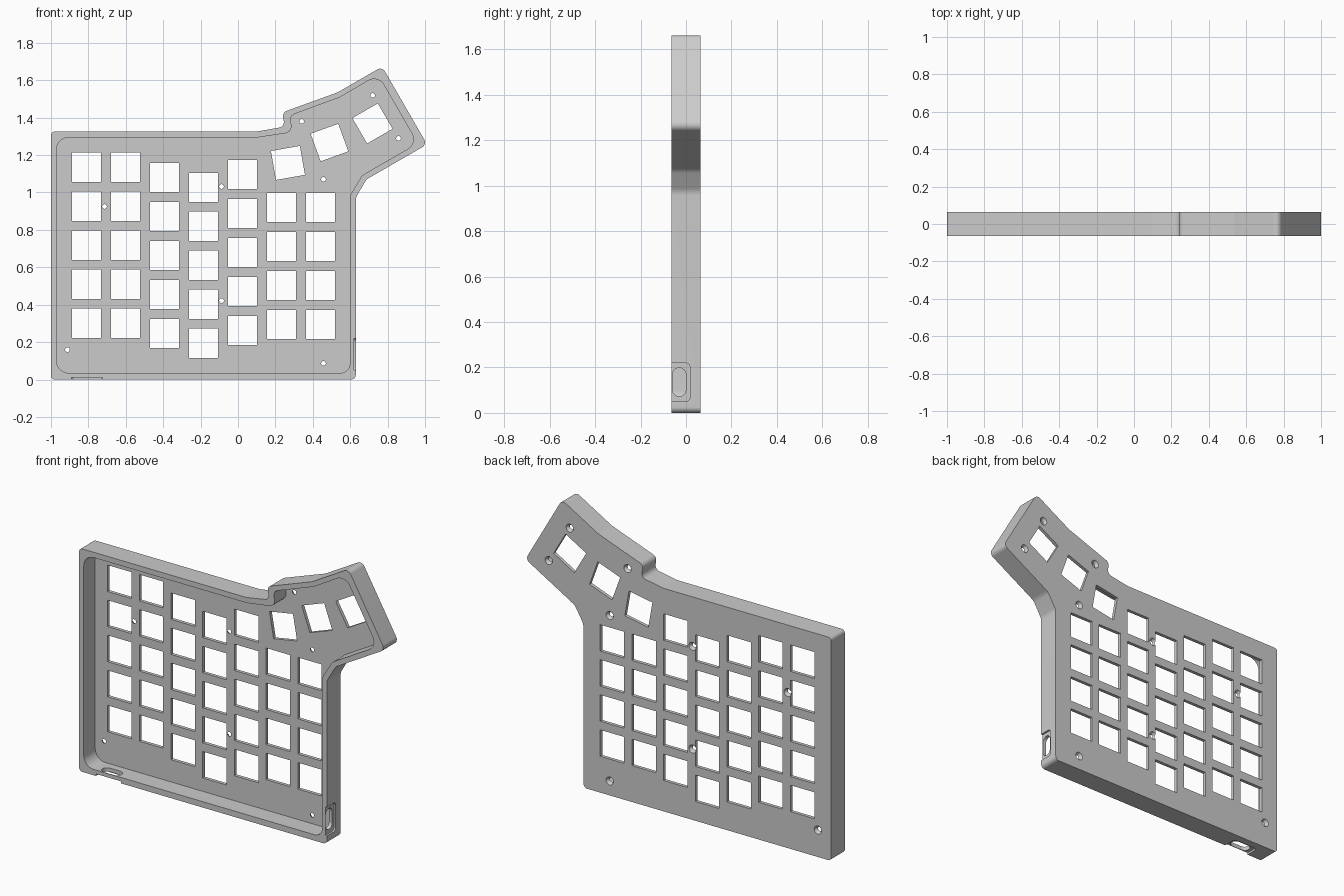
import bpy
import bmesh
from math import radians, tan, sin
from mathutils import Matrix, Vector

if "Cube" in bpy.data.objects:
    bpy.data.objects.remove(bpy.data.objects["Cube"], do_unlink=True)

HALF = 0.064       # half the case depth
PLATE = 0.02       # key plate thickness
KEY = 0.157        # key opening size
PITCH = 0.2085     # key spacing


def rounded(corners, steps=8):
    """Polygon from (u, v, radius) corners with arcs at each corner."""
    out = []
    for i, (u, v, r) in enumerate(corners):
        c = Vector((u, v))
        if r == 0:
            out.append(c)
            continue
        a = (Vector(corners[i - 1][:2]) - c).normalized()
        b = (Vector(corners[(i + 1) % len(corners)][:2]) - c).normalized()
        half = a.angle(b) / 2
        centre = c + (a + b).normalized() * (r / sin(half))
        p = c + a * (r / tan(half)) - centre
        q = c + b * (r / tan(half)) - centre
        out += [centre + p.lerp(q, k / steps).normalized() * r
                for k in range(steps + 1)]
    return out


def box(u0, u1, v0, v1, r=0):
    return rounded([(u0, v0, r), (u1, v0, r), (u1, v1, r), (u0, v1, r)])


def prism(bm, points, axis, lo, hi):
    """Extrude a 2D outline along the given axis, from lo to hi."""
    place = {"x": lambda p, d: (d, p.x, p.y),
             "y": lambda p, d: (p.x, d, p.y),
             "z": lambda p, d: (p.x, p.y, d)}[axis]
    a = [bm.verts.new(place(p, lo)) for p in points]
    b = [bm.verts.new(place(p, hi)) for p in points]
    bm.faces.new(a)
    bm.faces.new(b[::-1])
    for i in range(len(a)):
        bm.faces.new((a[i - 1], b[i - 1], b[i], a[i]))


def make_object(name, bm):
    bmesh.ops.recalc_face_normals(bm, faces=bm.faces)
    mesh = bpy.data.meshes.new(name)
    bm.to_mesh(mesh)
    bm.free()
    obj = bpy.data.objects.new(name, mesh)
    bpy.context.collection.objects.link(obj)
    return obj


# Case body: solid block with the angled thumb section
outer = [(-1, 0, .02), (.63, 0, .025), (.63, .973, .06), (.687, 1.07, .06),
         (1.011, 1.257, .03), (.771, 1.673, .03), (.532, 1.535, .1),
         (.2366, 1.428, .03), (.25, 1.352, .03), (.1, 1.326, .1),
         (-1, 1.326, .02)]
bm = bmesh.new()
prism(bm, rounded(outer), "y", -HALF, HALF)
case = make_object("keyboard_case", bm)

# Cavity, open at the front
inner = [(-.97, .035, .065), (.598, .035, .05), (.598, .982, .05),
         (.664, 1.092, .05), (.96, 1.263, .06), (.749, 1.629, .06),
         (.543, 1.508, .1), (.277, 1.411, .035), (.2926, 1.322, .04),
         (.103, 1.294, .1), (-.97, 1.294, .065)]
bm = bmesh.new()
prism(bm, rounded(inner), "y", -0.2, HALF - PLATE)
cavity = make_object("cavity_cutter", bm)

# Key openings: staggered columns plus three fanned thumb keys
keys = []
columns = [(1.134, 5), (1.134, 5), (1.08, 5), (1.027, 5),
           (1.096, 5), (.92, 4), (.92, 4)]
for i, (top, count) in enumerate(columns):
    keys += [(-.81 + i * PITCH, top - j * PITCH, 0) for j in range(count)]
keys += [(.267, 1.158, 10), (.489, 1.267, 20), (.719, 1.369, 30)]
bm = bmesh.new()
for x, z, angle in keys:
    turn = Matrix.Rotation(radians(angle), 2)
    square = box(-KEY / 2, KEY / 2, -KEY / 2, KEY / 2)
    prism(bm, [turn @ p + Vector((x, z)) for p in square], "y", 0.02, 0.1)
key_openings = make_object("key_opening_cutter", bm)

# Countersunk screw holes, widening to the back
screws = [(.72, 1.519), (.858, 1.289), (.34, 1.38), (.457, 1.07),
          (-.088, 1.032), (-.714, .925), (-.088, .422), (-.912, .16),
          (.457, .086)]
bm = bmesh.new()
for x, z in screws:
    place = Matrix.Translation((x, 0.054, z)) @ Matrix.Rotation(radians(-90), 4, "X")
    bmesh.ops.create_cone(bm, cap_ends=True, segments=24, radius1=0.0102,
                          radius2=0.0263, depth=0.028, matrix=place)
screw_holes = make_object("screw_hole_cutter", bm)

# Port recesses on the outside of the left and bottom walls
bm = bmesh.new()
prism(bm, box(-0.1, 0.018, 0.05, 0.22, 0.02), "x", 0.619, 0.7)
prism(bm, box(-0.89, -0.725, -0.1, 0.018, 0.02), "z", -0.1, 0.012)
recesses = make_object("port_recess_cutter", bm)

# Port slots through those walls
bm = bmesh.new()
prism(bm, box(-0.06, 0, 0.073, 0.198, 0.0299), "x", 0.55, 0.7)
prism(bm, box(-0.87, -0.745, -0.06, 0, 0.0299), "z", -0.1, 0.08)
slots = make_object("port_slot_cutter", bm)

# Cut everything out of the case
bpy.ops.object.select_all(action="DESELECT")
case.select_set(True)
bpy.context.view_layer.objects.active = case
for cutter in (cavity, key_openings, screw_holes, recesses, slots):
    cutter.hide_render = True
    mod = case.modifiers.new(cutter.name, "BOOLEAN")
    mod.operation = "DIFFERENCE"
    mod.solver = "EXACT"
    mod.object = cutter
    bpy.ops.object.modifier_apply(modifier=mod.name)
    bpy.data.objects.remove(cutter, do_unlink=True)

# Grey plastic
grey = bpy.data.materials.new("grey_plastic")
grey.use_nodes = True
colour = (0.6, 0.6, 0.6, 1)
grey.diffuse_color = colour
grey.node_tree.nodes["Principled BSDF"].inputs["Base Color"].default_value = colour
case.data.materials.clear()
case.data.materials.append(grey)
bpy.ops.object.shade_smooth_by_angle(angle=radians(30))
